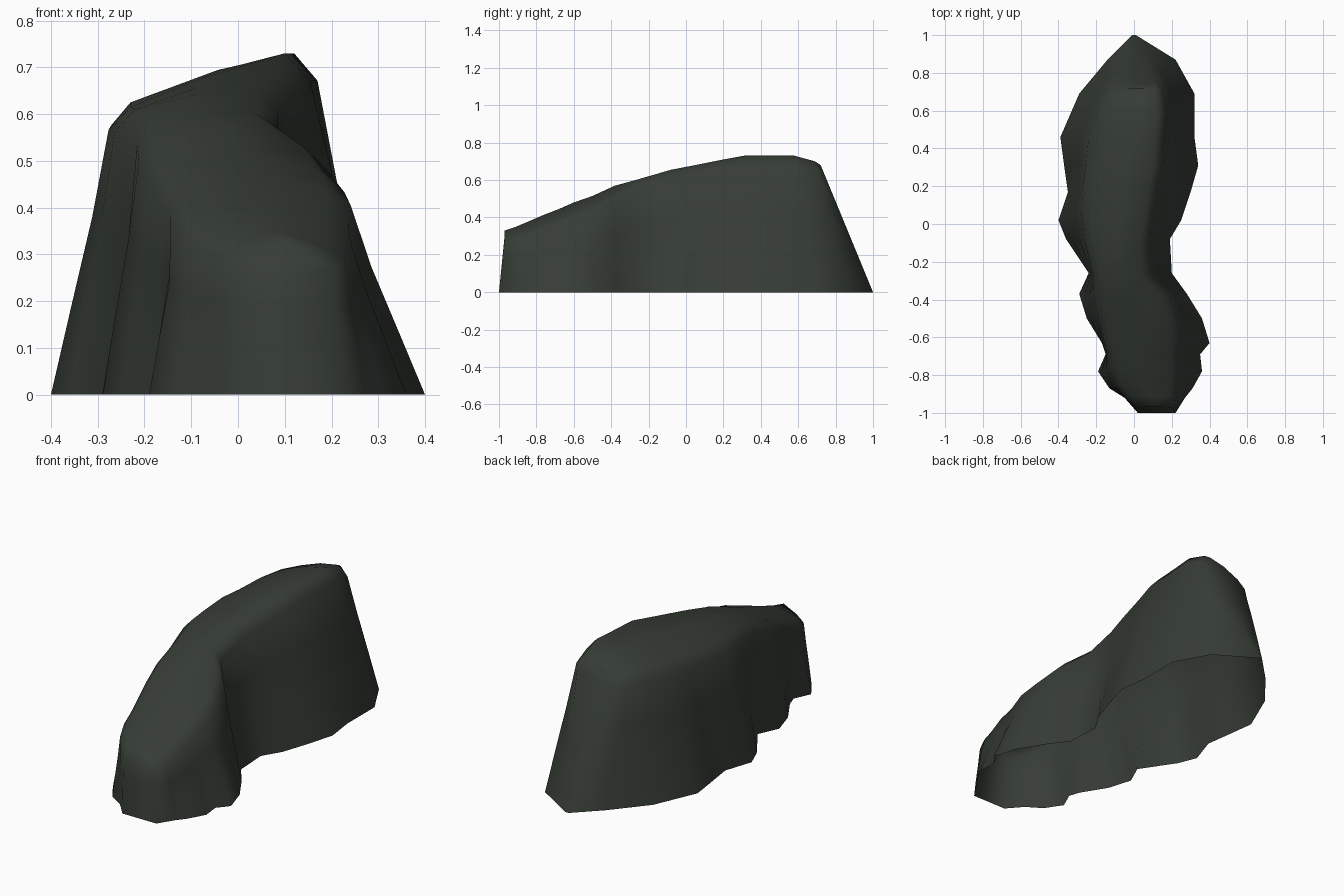
import bpy, bmesh, math

# Stations front to back: base y, base left x, base right x,
# top y, top-left x, top-left z, top-right x, top-right z
stations = [
    (-1.00, 0.02, 0.22, -0.97, 0.04, 0.30, 0.17, 0.29),
    (-0.92, -0.05, 0.27, -0.91, -0.02, 0.32, 0.19, 0.31),
    (-0.87, -0.13, 0.31, -0.85, -0.06, 0.35, 0.19, 0.33),
    (-0.78, -0.19, 0.36, -0.77, -0.09, 0.38, 0.19, 0.37),
    (-0.69, -0.15, 0.35, -0.68, -0.11, 0.42, 0.19, 0.40),
    (-0.63, -0.17, 0.40, -0.60, -0.13, 0.45, 0.19, 0.44),
    (-0.50, -0.25, 0.36, -0.50, -0.15, 0.49, 0.18, 0.47),
    (-0.37, -0.29, 0.28, -0.38, -0.17, 0.54, 0.14, 0.53),
    (-0.26, -0.24, 0.20, -0.27, -0.18, 0.58, 0.04, 0.60),
    (-0.08, -0.36, 0.19, -0.08, -0.22, 0.61, 0.04, 0.655),
    (0.02, -0.40, 0.25, 0.05, -0.23, 0.615, 0.06, 0.68),
    (0.17, -0.35, 0.30, 0.20, -0.23, 0.625, 0.08, 0.71),
    (0.31, -0.37, 0.34, 0.31, -0.21, 0.63, 0.10, 0.73),
    (0.46, -0.39, 0.32, 0.46, -0.19, 0.64, 0.11, 0.73),
    (0.69, -0.29, 0.32, 0.58, -0.15, 0.65, 0.12, 0.73),
    (0.87, -0.14, 0.22, 0.69, -0.11, 0.64, 0.11, 0.70),
    (1.00, -0.01, 0.01, 0.72, -0.08, 0.62, 0.10, 0.68),
]
# Wall profile: height fraction, sideways fraction, outward bulge
wall = [(0, 0, 0), (0.3, 0.32, 0.012), (0.62, 0.65, 0.022),
        (0.92, 0.9, 0.03), (1, 1, 0)]


def section(bm, s):
    yb, xl, xr, yt, tl, zl, tr, zr = s

    def side(xb, xt, zt, sign):
        return [bm.verts.new((xb + (xt - xb) * f + sign * b,
                              yb + (yt - yb) * h, zt * h))
                for h, f, b in wall]
    left = side(xl, tl, zl, -1)
    right = side(xr, tr, zr, 1)
    # The front lobe is domed, the rear top is a plain slope
    crown = 0.035 if yb < -0.3 else 0.01
    top = bm.verts.new(((tl + tr) / 2, yt, (zl + zr) / 2 + crown))
    return left + [top] + right[::-1]


# Boulder shell: loft through the stations, closed at both ends, open below
bm = bmesh.new()
rings = [section(bm, s) for s in stations]
for a, b in zip(rings, rings[1:]):
    for i in range(len(a) - 1):
        bm.faces.new((a[i], a[i + 1], b[i + 1], b[i]))
for ring in (rings[0], rings[-1][::-1]):
    n = len(ring)
    for i in range(n // 2):
        quad = (ring[i], ring[n - 1 - i], ring[n - 2 - i], ring[i + 1])
        bm.faces.new(list(dict.fromkeys(quad)))
bmesh.ops.recalc_face_normals(bm, faces=bm.faces)

mesh = bpy.data.meshes.new("boulder")
bm.to_mesh(mesh)
bm.free()
boulder = bpy.data.objects.new("boulder", mesh)
bpy.context.collection.objects.link(boulder)

# Dark mossy stone
stone = bpy.data.materials.new("dark green grey stone")
stone.diffuse_color = (0.037, 0.046, 0.036, 1)
mesh.materials.append(stone)

bpy.context.view_layer.objects.active = boulder
boulder.select_set(True)
bpy.ops.object.shade_smooth_by_angle(angle=math.radians(85))
